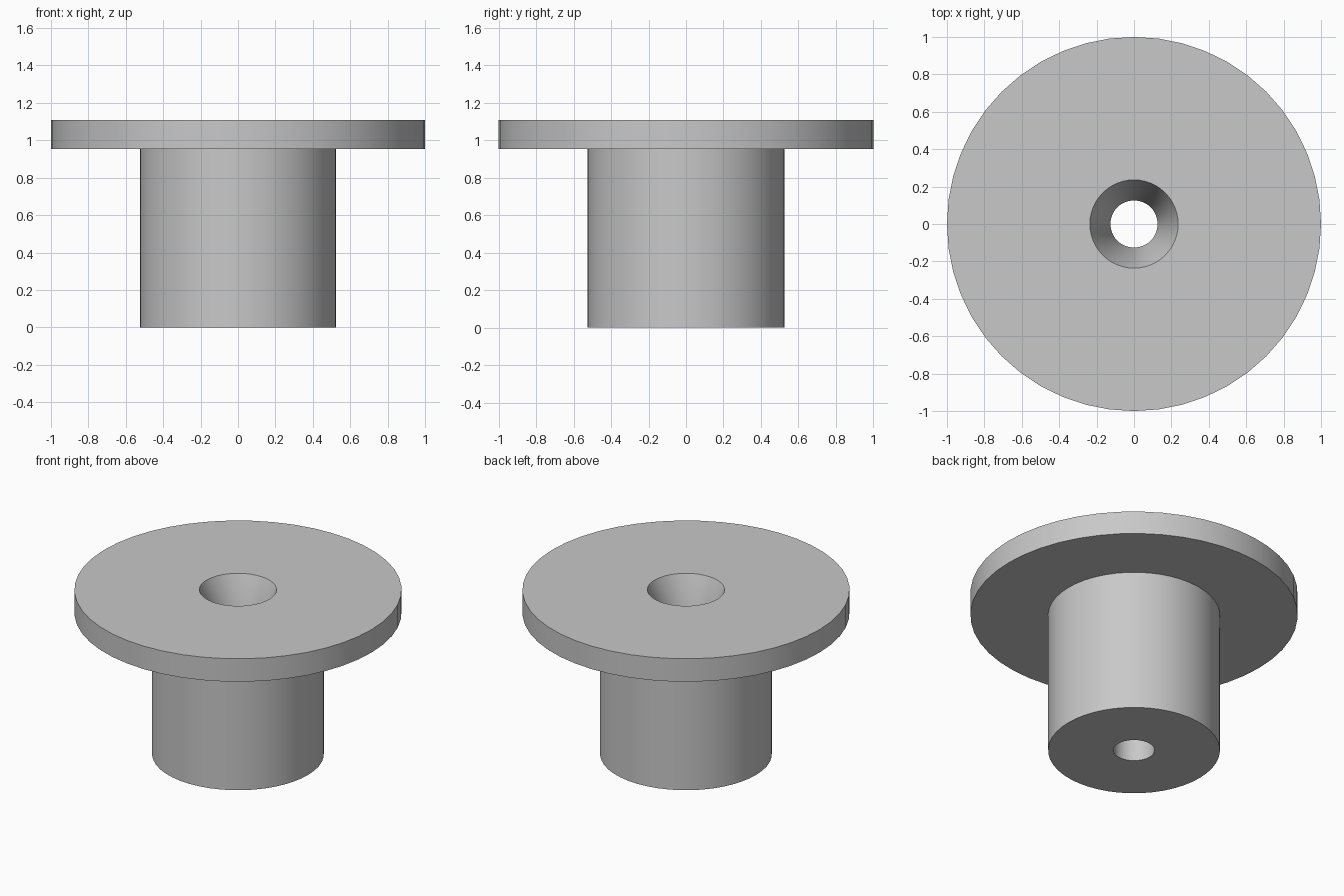
import bpy, bmesh, math

cube = bpy.data.objects.get("Cube")
if cube:
    bpy.data.objects.remove(cube, do_unlink=True)

SEGMENTS = 48

grey = bpy.data.materials.new("plain grey")
grey.use_nodes = True
colour = (0.58, 0.58, 0.58, 1)
grey.diffuse_color = colour
grey.node_tree.nodes["Principled BSDF"].inputs["Base Color"].default_value = colour


def lathe(name, profile):
    """Revolve a closed (radius, height) profile around z."""
    bm = bmesh.new()
    rings = []
    for r, z in profile:
        rings.append([bm.verts.new((r * math.cos(a), r * math.sin(a), z))
                      for a in (math.tau * i / SEGMENTS for i in range(SEGMENTS))])
    for k, low in enumerate(rings):
        high = rings[(k + 1) % len(rings)]
        for i in range(SEGMENTS):
            j = (i + 1) % SEGMENTS
            bm.faces.new((low[i], low[j], high[j], high[i]))
    bmesh.ops.recalc_face_normals(bm, faces=bm.faces)
    mesh = bpy.data.meshes.new(name)
    bm.to_mesh(mesh)
    bm.free()
    mesh.materials.append(grey)
    obj = bpy.data.objects.new(name, mesh)
    bpy.context.collection.objects.link(obj)
    bpy.ops.object.select_all(action='DESELECT')
    obj.select_set(True)
    bpy.context.view_layer.objects.active = obj
    bpy.ops.object.shade_smooth_by_angle(angle=math.radians(30))
    return obj


# Stem, wide round flange and a bore that flares open at the top
STEM, FLANGE, BORE, FLARE = 0.525, 1.0, 0.126, 0.236
UNDERSIDE, TOP, FLARE_DEPTH = 0.953, 1.108, 0.28

lathe("flanged_bushing", [
    (BORE, 0), (STEM, 0), (STEM, UNDERSIDE), (FLANGE, UNDERSIDE),
    (FLANGE, TOP), (FLARE, TOP), (BORE, TOP - FLARE_DEPTH),
])
